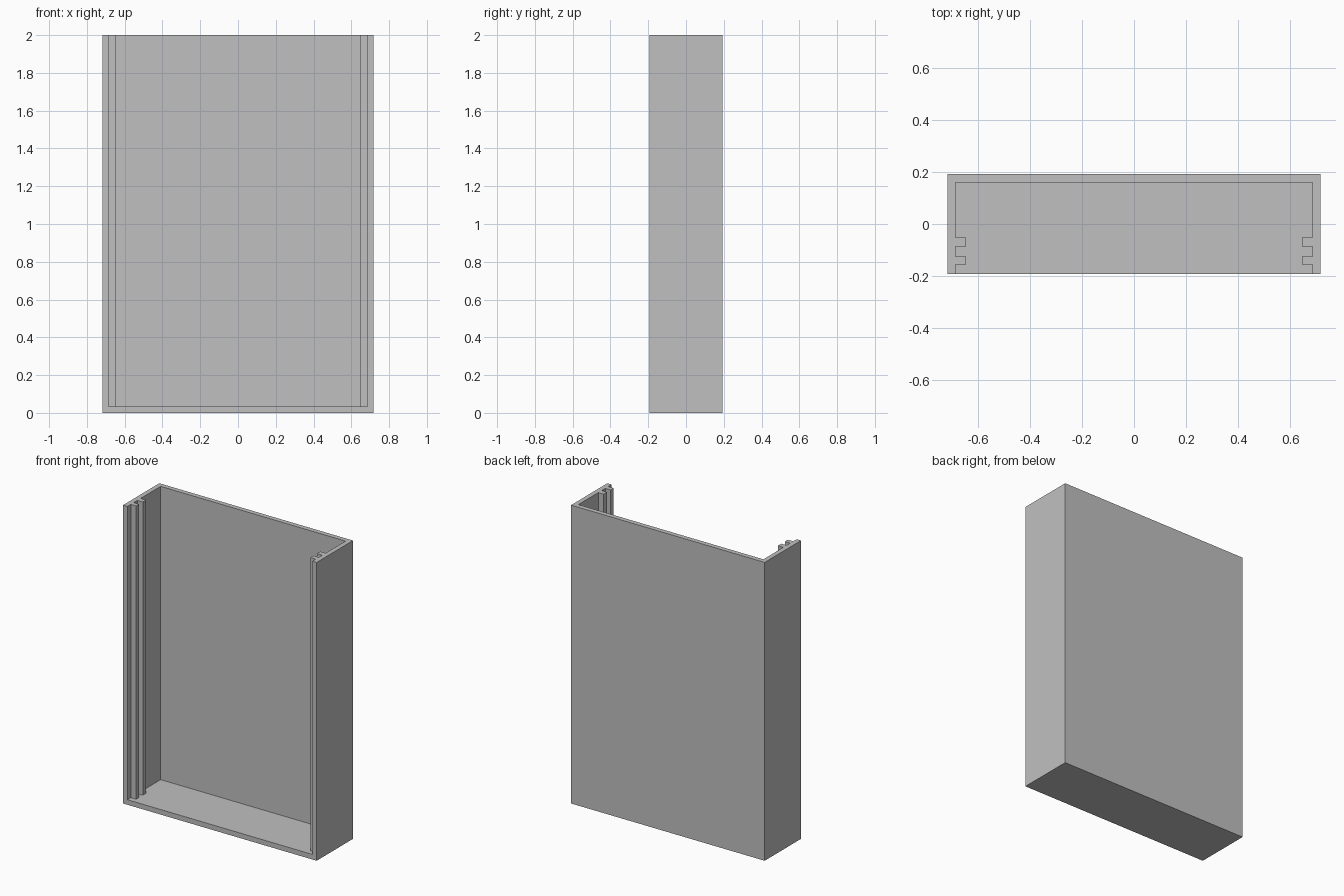
import bpy
import bmesh

if "Cube" in bpy.data.objects:
    bpy.data.objects.remove(bpy.data.objects["Cube"], do_unlink=True)

HALF_W, HALF_D, HEIGHT = 0.718, 0.192, 2.0
WALL = 0.032
FLOOR = 0.034
RAIL = 0.04                                     # how far the rails stand in
RAILS = [(-0.156, -0.125), (-0.086, -0.051)]    # front and back edge of each

grey = bpy.data.materials.new("plain grey")
grey.use_nodes = True
colour = (0.53, 0.53, 0.53, 1)
grey.diffuse_color = colour
grey.node_tree.nodes["Principled BSDF"].inputs["Base Color"].default_value = colour


def prism(name, outline, bottom, top):
    """Extrude an outline in the ground plane from bottom to top."""
    bm = bmesh.new()
    face = bm.faces.new([bm.verts.new((x, y, bottom)) for x, y in outline])
    grown = bmesh.ops.extrude_face_region(bm, geom=[face])["geom"]
    verts = [v for v in grown if isinstance(v, bmesh.types.BMVert)]
    bmesh.ops.translate(bm, verts=verts, vec=(0, 0, top - bottom))
    bmesh.ops.recalc_face_normals(bm, faces=bm.faces)
    mesh = bpy.data.meshes.new(name)
    bm.to_mesh(mesh)
    bm.free()
    mesh.materials.append(grey)
    obj = bpy.data.objects.new(name, mesh)
    bpy.context.collection.objects.link(obj)
    return obj


# Solid block for the case
w, d = HALF_W, HALF_D
case = prism("case", [(-w, -d), (w, -d), (w, d), (-w, d)], 0, HEIGHT)

# Cavity outline: right half steps around both rails, left half mirrors it
inner = HALF_W - WALL
half = [(inner, -HALF_D - 0.1)]
for front, back in RAILS:
    half += [(inner, front), (inner - RAIL, front), (inner - RAIL, back), (inner, back)]
half.append((inner, HALF_D - WALL))
outline = half + [(-x, y) for x, y in reversed(half)]
cavity = prism("cavity_cutter", outline, FLOOR, HEIGHT + 0.1)
cavity.hide_render = True

# Cut the cavity, open at the front and the top
cut = case.modifiers.new("cavity", "BOOLEAN")
cut.operation = "DIFFERENCE"
cut.solver = "EXACT"
cut.object = cavity
bpy.context.view_layer.update()
hollow = bpy.data.meshes.new_from_object(case.evaluated_get(bpy.context.evaluated_depsgraph_get()))
case.modifiers.clear()
case.data = hollow
bpy.data.objects.remove(cavity, do_unlink=True)
